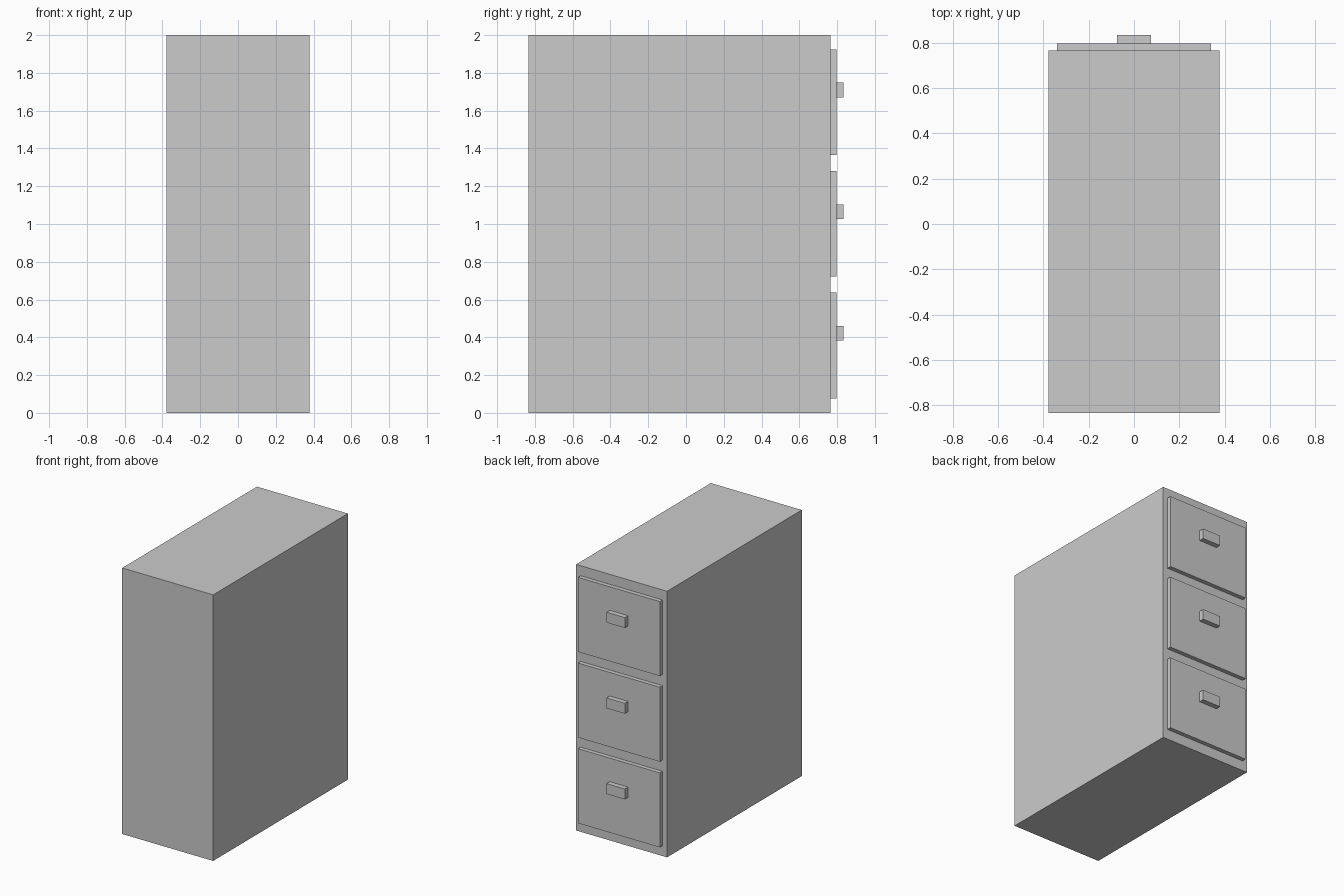
import bpy

if "Cube" in bpy.data.objects:
    bpy.data.objects.remove(bpy.data.objects["Cube"])


def box(name, x, y, z):
    """Box from (min, max) ranges on each axis."""
    ranges = (x, y, z)
    bpy.ops.mesh.primitive_cube_add(size=1, location=[(a + b) / 2 for a, b in ranges])
    ob = bpy.context.object
    ob.name = name
    ob.scale = [b - a for a, b in ranges]
    bpy.ops.object.transform_apply(location=False, rotation=False, scale=True)
    return ob


# Cabinet body
box("cabinet_body", (-0.378, 0.378), (-0.835, 0.765), (0, 2))

# Three drawers on the +y side, each with a block handle
for i in range(3):
    zc = 0.357 + i * 0.644
    box(f"drawer_front_{i + 1}", (-0.34, 0.34), (0.763, 0.797), (zc - 0.28, zc + 0.28))
    box(f"drawer_handle_{i + 1}", (-0.076, 0.076), (0.794, 0.835), (zc + 0.025, zc + 0.103))
